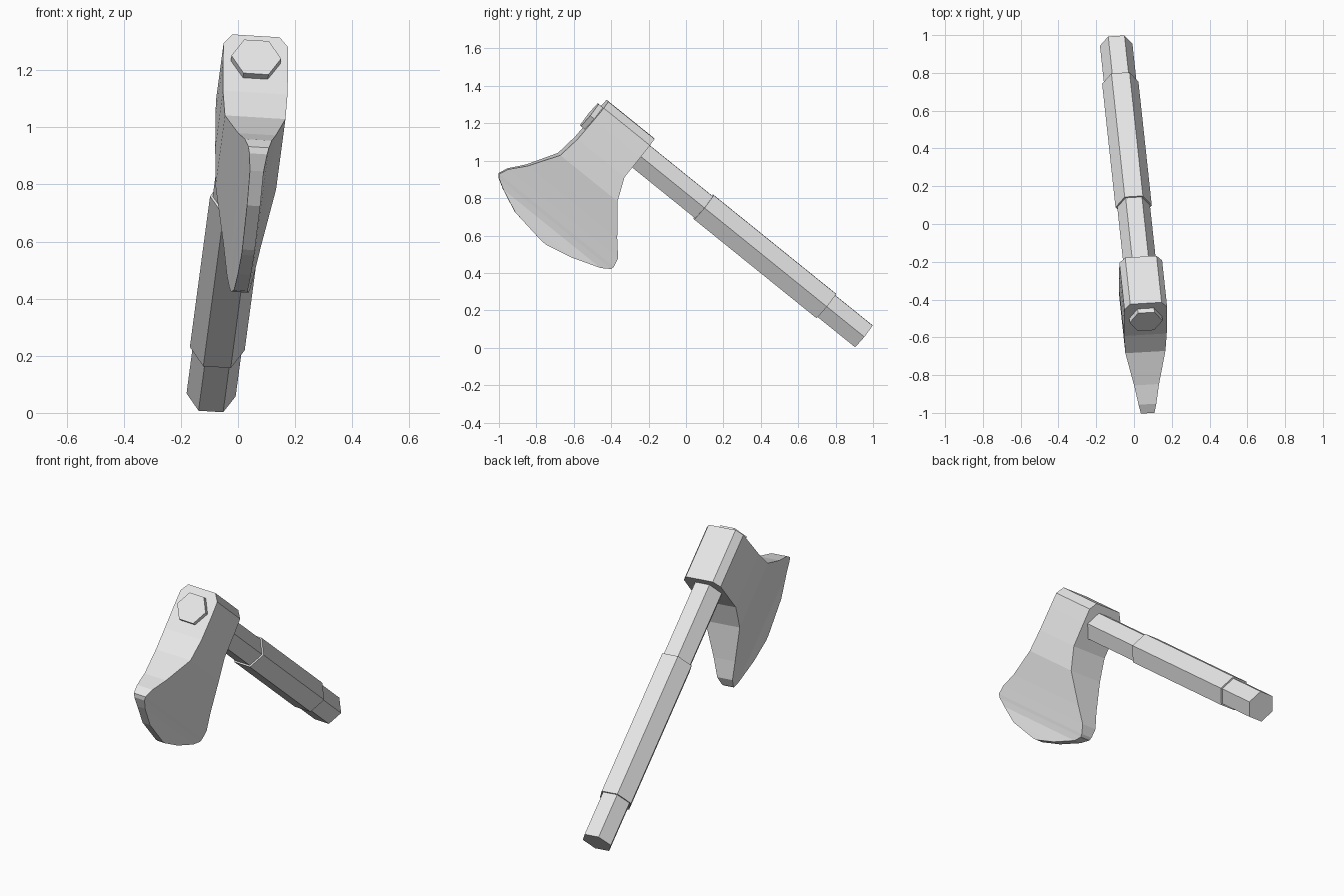
import bpy, bmesh, math
from mathutils import Vector

if "Cube" in bpy.data.objects:
    bpy.data.objects.remove(bpy.data.objects["Cube"])

# Tilted frame: A runs along the handle towards the head,
# B runs towards the cutting edge, T is the thickness direction
ORIGIN = Vector((0.064, -0.517, 1.246))
A = Vector((0.084, -0.778, 0.628))
B = Vector((-0.012, -0.628, -0.778))
T = Vector((1.0, 0.058, -0.062))

grey = bpy.data.materials.new("light_grey")
grey.diffuse_color = (0.8, 0.8, 0.8, 1.0)
grey.use_nodes = True
grey.node_tree.nodes["Principled BSDF"].inputs["Base Color"].default_value = grey.diffuse_color


def place(a, b, t):
    return ORIGIN + A * a + B * b + T * t


def loft(name, rings):
    """Join equal-sized rings of (a, b, t) points into a closed flat-faced solid."""
    bm = bmesh.new()
    rows = [[bm.verts.new(place(*p)) for p in ring] for ring in rings]
    n = len(rows[0])
    for lower, upper in zip(rows, rows[1:]):
        for i in range(n):
            j = (i + 1) % n
            bm.faces.new((lower[i], lower[j], upper[j], upper[i]))
    bm.faces.new(rows[0][::-1])
    bm.faces.new(rows[-1])
    bmesh.ops.recalc_face_normals(bm, faces=bm.faces)
    mesh = bpy.data.meshes.new(name)
    bm.to_mesh(mesh)
    bm.free()
    mesh.materials.append(grey)
    obj = bpy.data.objects.new(name, mesh)
    bpy.context.collection.objects.link(obj)
    return obj


def hexagon(a, radius):
    angles = [math.radians(60 * i) for i in range(6)]
    return [(a, radius * math.sin(k), radius * math.cos(k)) for k in angles]


# Handle shaft, passing through the head and out of its end
loft("handle_shaft", [hexagon(-1.884, 0.086), hexagon(0.0, 0.087)])

# Slightly thicker grip sleeve
loft("handle_grip", [hexagon(-1.626, 0.096), hexagon(-0.785, 0.096)])

# Axe head: distance towards the edge, upper limit, lower limit, half thickness
sections = [
    (-0.119, -0.029, -0.346, 0.083),
    (-0.077, -0.029, -0.346, 0.113),
    (0.004, -0.028, -0.347, 0.114),
    (0.140, -0.024, -0.347, 0.113),
    (0.265, -0.007, -0.400, 0.106),
    (0.420, 0.090, -0.526, 0.066),
    (0.500, 0.158, -0.598, 0.047),
    (0.550, 0.179, -0.610, 0.036),
    (0.568, 0.164, -0.607, 0.031),
    (0.600, 0.108, -0.560, 0.024),
    (0.655, -0.018, -0.400, 0.023),
    (0.686, -0.225, -0.255, 0.022),
]
loft("axe_head", [[(hi, b, -h), (hi, b, h), (lo, b, h), (lo, b, -h)]
                  for b, hi, lo, h in sections])
